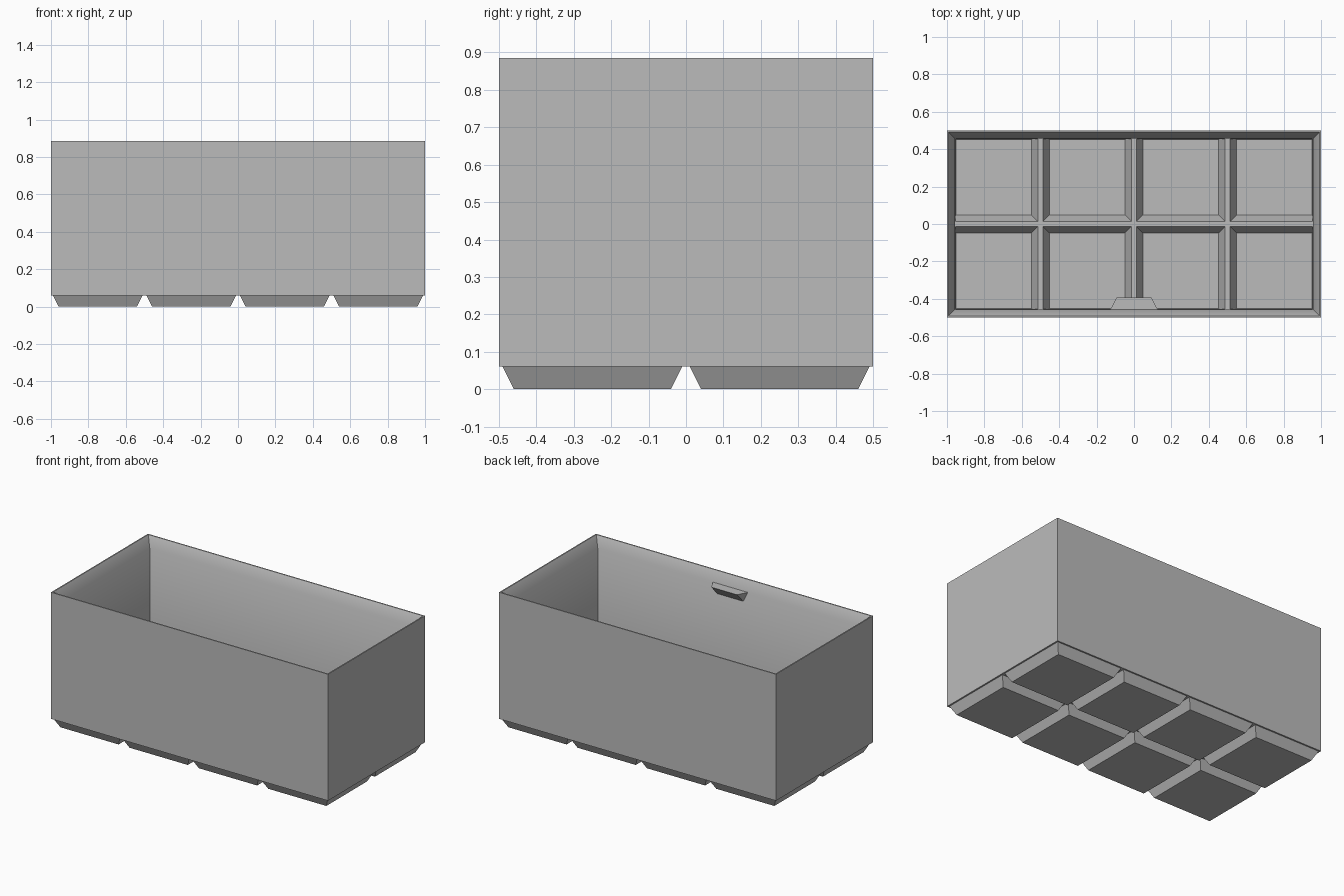
import bpy
import bmesh
import math

# Remove the default object
cube = bpy.data.objects.get("Cube")
if cube:
    bpy.data.objects.remove(cube, do_unlink=True)

# Single plain grey plastic
grey = bpy.data.materials.new("grey_plastic")
grey.use_nodes = True
COLOUR = (0.5, 0.5, 0.5, 1)
grey.diffuse_color = COLOUR
grey.node_tree.nodes["Principled BSDF"].inputs["Base Color"].default_value = COLOUR

HALF_X, HALF_Y, TOP = 1.0, 0.5, 0.885
PITCH = 0.5          # size of one grid cell
WALL = 0.043         # side wall thickness
FOOT_TOP = 0.06      # underside of the box
LIP_BOTTOM = 0.82    # lower end of the sloped lip
RIDGE_TOP = 0.085    # top of the ridges between pockets
INNER_X, INNER_Y = HALF_X - WALL, HALF_Y - WALL


def add_object(name, bm):
    bmesh.ops.recalc_face_normals(bm, faces=bm.faces)
    mesh = bpy.data.meshes.new(name)
    bm.to_mesh(mesh)
    bm.free()
    mesh.materials.append(grey)
    obj = bpy.data.objects.new(name, mesh)
    bpy.context.collection.objects.link(obj)
    return obj


def loft(name, rings):
    """Closed solid through rectangles given as (x0, x1, y0, y1, z)."""
    bm = bmesh.new()
    loops = [[bm.verts.new(p) for p in
              ((x0, y0, z), (x1, y0, z), (x1, y1, z), (x0, y1, z))]
             for x0, x1, y0, y1, z in rings]
    for low, high in zip(loops, loops[1:]):
        for i in range(4):
            j = (i + 1) % 4
            bm.faces.new((low[i], low[j], high[j], high[i]))
    bm.faces.new(loops[0])
    bm.faces.new(loops[-1])
    return add_object(name, bm)


def centred(inset, z):
    x, y = HALF_X - inset, HALF_Y - inset
    return (-x, x, -y, y, z)


def cell(i, j, inset, z, limit_x=HALF_X, limit_y=HALF_Y):
    """Inset rectangle of one grid cell, kept inside the limits."""
    x, y = -HALF_X + i * PITCH, -HALF_Y + j * PITCH
    return (max(x + inset, -limit_x), min(x + PITCH - inset, limit_x),
            max(y + inset, -limit_y), min(y + PITCH - inset, limit_y), z)


def combine(target, tool, operation):
    mod = target.modifiers.new("cut", "BOOLEAN")
    mod.operation = operation
    mod.solver = "EXACT"
    mod.object = tool
    bpy.context.view_layer.objects.active = target
    bpy.ops.object.modifier_apply(modifier=mod.name)
    bpy.data.objects.remove(tool, do_unlink=True)


# Box body with tapered feet underneath
bin_body = loft("bin_body", [centred(0, FOOT_TOP), centred(0, TOP)])
cells = [(i, j) for i in range(4) for j in range(2)]
for i, j in cells:
    foot = loft("foot", [cell(i, j, 0.04, 0), cell(i, j, 0.005, 0.07)])
    combine(bin_body, foot, "UNION")

# Main hollow, widening into the sloped lip at the rim
rim = 0.008
hollow = loft("hollow", [centred(WALL, RIDGE_TOP), centred(WALL, LIP_BOTTOM),
                         centred(rim, TOP), centred(rim, TOP + 0.1)])
combine(bin_body, hollow, "DIFFERENCE")

# Tapered pocket inside each foot, leaving ridges between them
limits = (INNER_X - 0.002, INNER_Y - 0.002)
for i, j in cells:
    pocket = loft("pocket", [cell(i, j, 0.047, 0.015, *limits),
                             cell(i, j, 0.006, 0.1, *limits)])
    combine(bin_body, pocket, "DIFFERENCE")

# Wedge-shaped label tab on the inside of the front wall
bm = bmesh.new()
back = -INNER_Y - 0.003
for side in (-1, 1):
    for x, y, z in ((0.128, back, LIP_BOTTOM), (0.093, -0.393, LIP_BOTTOM),
                    (0.093, back, LIP_BOTTOM - 0.07)):
        bm.verts.new((side * x, y, z))
bmesh.ops.convex_hull(bm, input=bm.verts)
label_tab = add_object("label_tab", bm)

# Smooth only the soft transition from the wall into the lip
bpy.ops.object.select_all(action="DESELECT")
bin_body.select_set(True)
bpy.context.view_layer.objects.active = bin_body
bpy.ops.object.shade_smooth_by_angle(angle=math.radians(35))
